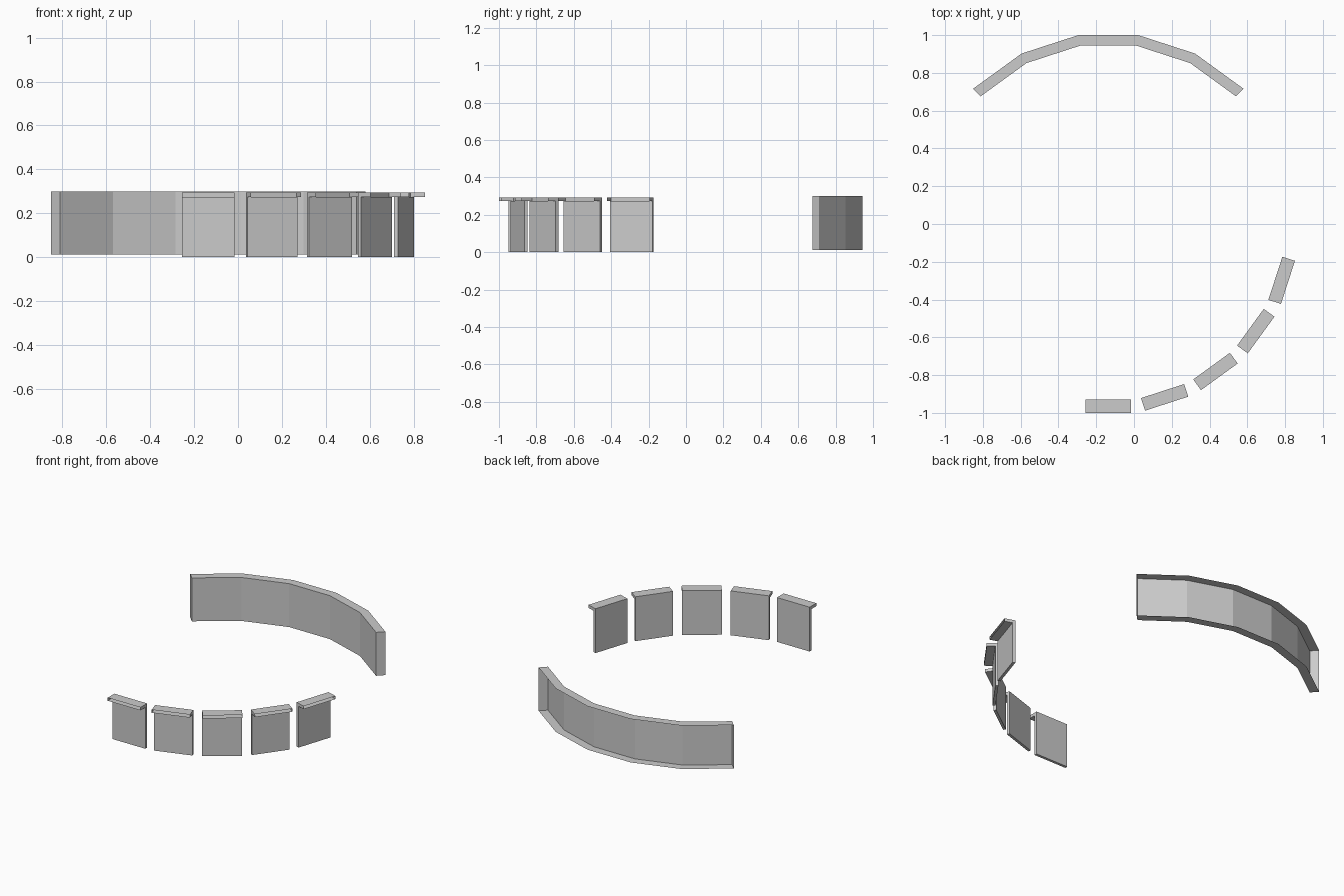
import bpy, bmesh, math
from mathutils import Vector, Matrix

if "Cube" in bpy.data.objects:
    bpy.data.objects.remove(bpy.data.objects["Cube"])

CX, CY = -0.136, 0.0          # shared centre of both arcs
STEP = math.radians(18)


def finish(bm, name):
    bmesh.ops.recalc_face_normals(bm, faces=bm.faces)
    mesh = bpy.data.meshes.new(name)
    bm.to_mesh(mesh)
    bm.free()
    ob = bpy.data.objects.new(name, mesh)
    bpy.context.collection.objects.link(ob)
    return ob


def arc_box(name, angle, r0, r1, width, z0, z1, open_outer=False):
    """Flat box facing outward at an angle; optionally without its outer face."""
    bm = bmesh.new()
    bmesh.ops.create_cube(bm, size=1)
    bmesh.ops.recalc_face_normals(bm, faces=bm.faces)
    if open_outer:
        outer = [f for f in bm.faces if f.calc_center_median().x > 0.4]
        bmesh.ops.delete(bm, geom=outer, context='FACES_ONLY')
    # local x is the radial direction
    place = (Matrix.Translation((CX, CY, 0)) @ Matrix.Rotation(angle, 4, 'Z')
             @ Matrix.Translation(((r0 + r1) / 2, 0, (z0 + z1) / 2))
             @ Matrix.Diagonal((r1 - r0, width, z1 - z0, 1)))
    bm.transform(place)
    mesh = bpy.data.meshes.new(name)
    bm.to_mesh(mesh)
    bm.free()
    bpy.context.collection.objects.link(bpy.data.objects.new(name, mesh))


# Curved back wall: channel profile (open on the outside) swept over five segments
bm = bmesh.new()
k = 1 / math.cos(STEP / 2)
profile = [(1.0 * k, 0.30), (0.944 * k, 0.30), (0.944 * k, 0.012), (1.0 * k, 0.012)]
rings = []
for i in range(6):
    a = math.radians(45) + i * STEP
    rings.append([bm.verts.new((CX + r * math.cos(a), CY + r * math.sin(a), z))
                  for r, z in profile])
for p, q in zip(rings, rings[1:]):
    for j in range(3):
        bm.faces.new((p[j], p[j + 1], q[j + 1], q[j]))
bm.faces.new(rings[0])
bm.faces.new(rings[-1][::-1])
bm.normal_update()
# inner wall faces must look towards the arc centre
inner = max(bm.faces, key=lambda f: f.calc_area())
to_centre = Vector((CX, CY, 0.15)) - inner.calc_center_median()
bmesh.ops.recalc_face_normals(bm, faces=bm.faces)
if inner.normal.dot(to_centre) < 0:
    bmesh.ops.reverse_faces(bm, faces=bm.faces)
mesh = bpy.data.meshes.new("curved_wall")
bm.to_mesh(mesh)
bm.free()
bpy.context.collection.objects.link(bpy.data.objects.new("curved_wall", mesh))

# Five upright panels with overhanging ledges
for i in range(5):
    a = math.radians(-90) + i * STEP
    arc_box(f"panel_{i + 1}", a, 0.93, 0.948, 0.24, 0.0, 0.274)
    arc_box(f"ledge_{i + 1}", a, 0.93, 1.0, 0.24, 0.274, 0.294, open_outer=True)
